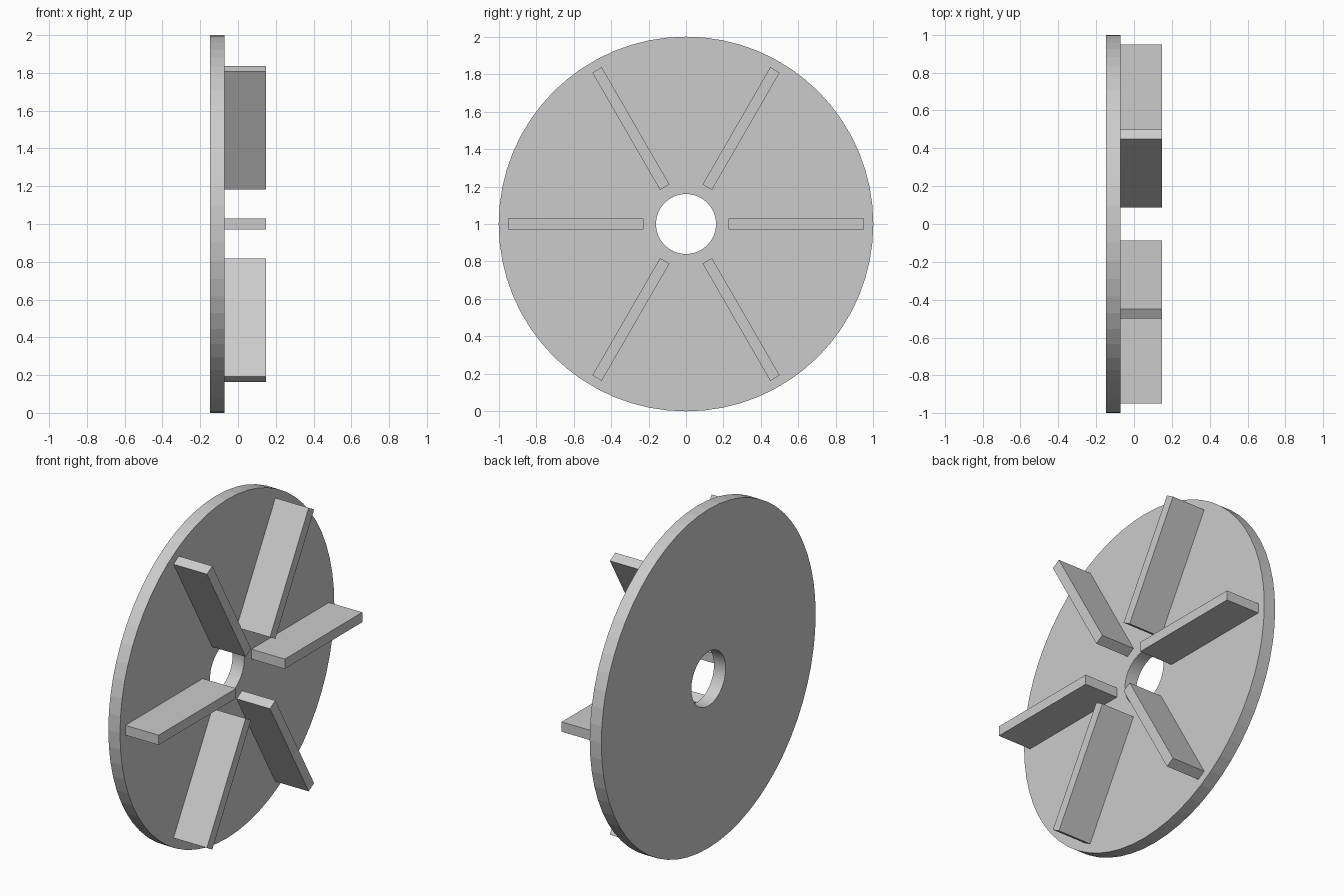
import bpy, bmesh
from math import cos, sin, tau
from mathutils import Matrix

if "Cube" in bpy.data.objects:
    bpy.data.objects.remove(bpy.data.objects["Cube"])

BACK, FACE, TIP = -0.147, -0.071, 0.147   # x positions along the axis
SIDES, R_OUT, R_HOLE = 64, 1.0, 0.16
BLADE_IN, BLADE_OUT, BLADE_T = 0.227, 0.95, 0.058
CENTRE = (0, 0, 1)


def finish(name, bm):
    bmesh.ops.recalc_face_normals(bm, faces=bm.faces)
    mesh = bpy.data.meshes.new(name)
    bm.to_mesh(mesh)
    bm.free()
    obj = bpy.data.objects.new(name, mesh)
    obj.location = CENTRE
    bpy.context.collection.objects.link(obj)
    return obj


# Back disc with bore: a rectangular section swept around the x axis
bm = bmesh.new()
section = [(BACK, R_HOLE), (BACK, R_OUT), (FACE, R_OUT), (FACE, R_HOLE)]
rings = [[bm.verts.new((x, r * cos(tau * i / SIDES), r * sin(tau * i / SIDES)))
          for i in range(SIDES)] for x, r in section]
for k in range(4):
    a, b = rings[k], rings[(k + 1) % 4]
    for i in range(SIDES):
        j = (i + 1) % SIDES
        bm.faces.new((a[i], a[j], b[j], b[i]))
finish("back_disc", bm)

# Six straight radial blades standing on the disc face
for n in range(6):
    bm = bmesh.new()
    place = (Matrix.Rotation(tau * n / 6, 4, 'X')
             @ Matrix.Translation(((FACE + TIP) / 2, (BLADE_IN + BLADE_OUT) / 2, 0))
             @ Matrix.Diagonal((TIP - FACE, BLADE_OUT - BLADE_IN, BLADE_T, 1)))
    bmesh.ops.create_cube(bm, size=1, matrix=place)
    finish(f"blade_{n + 1}", bm)
